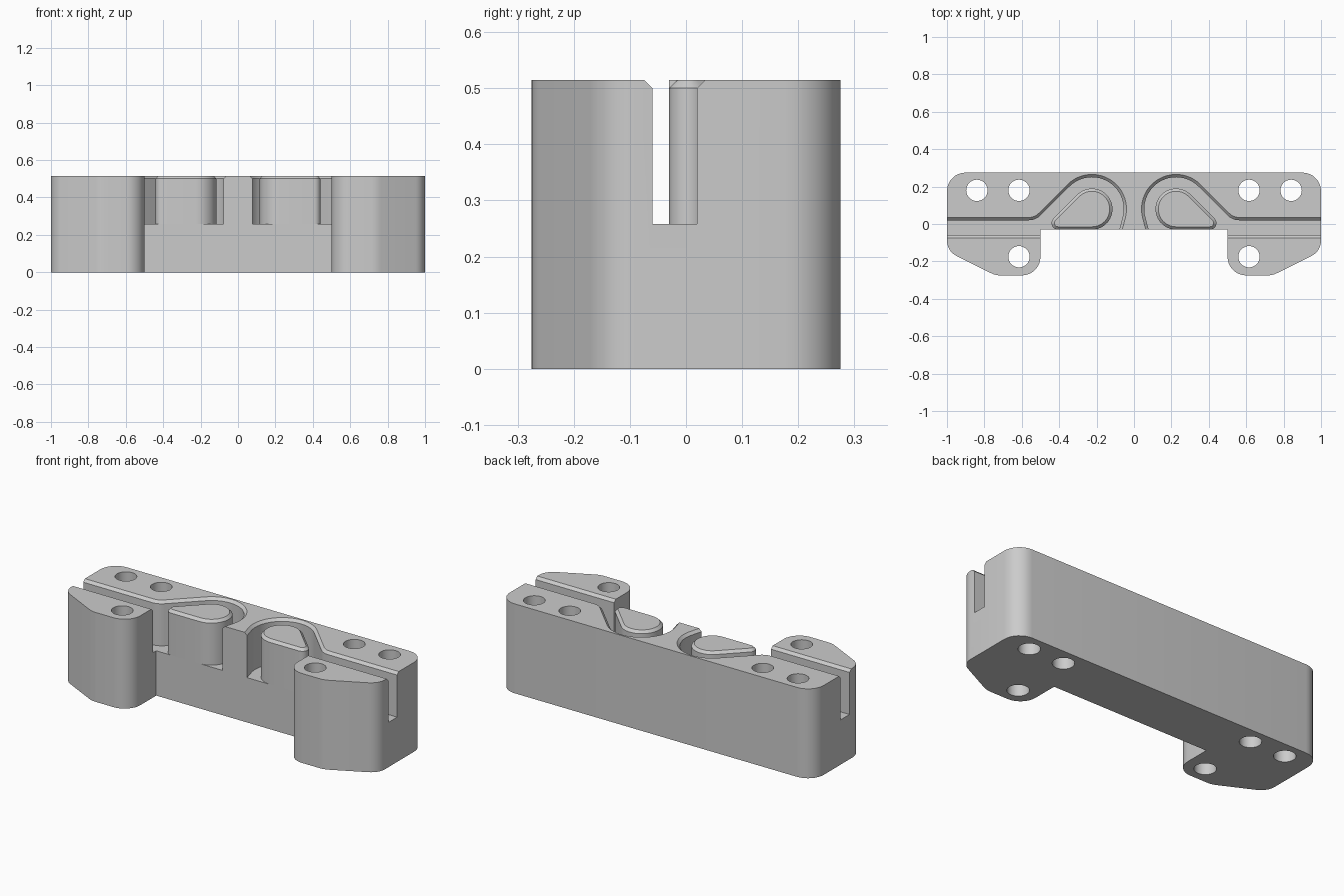
import bpy, bmesh, math
from mathutils import Vector

old = bpy.data.objects.get("Cube")
if old:
    bpy.data.objects.remove(old, do_unlink=True)

HEIGHT, FLOOR, CHAMFER = 0.515, 0.258, 0.015
FRONT = -0.03                       # front face of the middle section
CX, CY = -0.225, 0.08               # centre of each teardrop loop

grey = bpy.data.materials.new("light_grey")
grey.use_nodes = True
colour = (0.6, 0.6, 0.6, 1)
grey.diffuse_color = colour
grey.node_tree.nodes["Principled BSDF"].inputs["Base Color"].default_value = colour


def arc(cx, cy, r, start, end, steps):
    angles = [math.radians(start + (end - start) * i / steps) for i in range(steps + 1)]
    return [(cx + r * math.cos(a), cy + r * math.sin(a), 0) for a in angles]


def fillet(corners, steps=8):
    """Turn (x, y, radius) corners into a rounded outline."""
    out = []
    for i, (x, y, r) in enumerate(corners):
        p = Vector((x, y))
        if not r:
            out.append(p)
            continue
        a = (Vector(corners[i - 1][:2]) - p).normalized()
        b = (Vector(corners[(i + 1) % len(corners)][:2]) - p).normalized()
        half = a.angle(b) / 2
        centre = p + (a + b).normalized() * r / math.sin(half)
        u = p + a * r / math.tan(half) - centre
        v = p + b * r / math.tan(half) - centre
        total = u.angle(v)
        for k in range(steps + 1):
            t = k / steps
            out.append(centre + (u * math.sin((1 - t) * total)
                                 + v * math.sin(t * total)) / math.sin(total))
    return out


def ccw(points):
    area = sum(points[i - 1].cross(points[i]) for i in range(len(points)))
    return points if area > 0 else points[::-1]


def offset(points, d):
    """Move a counter-clockwise outline outward by d."""
    out = []
    for i, p in enumerate(points):
        e1 = (p - points[i - 1]).normalized()
        e2 = (points[(i + 1) % len(points)] - p).normalized()
        n1, n2 = Vector((e1.y, -e1.x)), Vector((e2.y, -e2.x))
        out.append(p + (n1 + n2) * d / (1 + n1.dot(n2)))
    return out


def loft(name, outline, levels):
    """Stack copies of an outline at (z, offset) levels into a solid."""
    outline = ccw(outline)
    bm = bmesh.new()
    rings = [[bm.verts.new((p.x, p.y, z)) for p in offset(outline, d)] for z, d in levels]
    n = len(outline)
    for low, high in zip(rings, rings[1:]):
        for i in range(n):
            j = (i + 1) % n
            bm.faces.new((low[i], low[j], high[j], high[i]))
    bm.faces.new(rings[0][::-1])
    bm.faces.new(rings[-1])
    mesh = bpy.data.meshes.new(name)
    bm.to_mesh(mesh)
    bm.free()
    mesh.materials.append(grey)
    obj = bpy.data.objects.new(name, mesh)
    bpy.context.collection.objects.link(obj)
    return obj


def mirrored(points, side):
    return [Vector((p.x * side, p.y)) for p in points]


def select(obj):
    bpy.ops.object.select_all(action='DESELECT')
    obj.select_set(True)
    bpy.context.view_layer.objects.active = obj


# Main body: back bar with a foot at each end
half = [(-1, 0.275, 0.1), (-1, -0.145, 0.09), (-0.74, -0.275, 0.12),
        (-0.5, -0.275, 0.1), (-0.5, FRONT, 0)]
body = loft("body", fillet(half + [(-x, y, r) for x, y, r in half[::-1]]),
            [(0, 0), (HEIGHT, 0)])

# Groove outline: straight slot, diagonal, loop, open front
R = 0.17
loop = arc(CX, CY, R, 135, -15, 30)
start, end = loop[0], loop[-1]
exit_x = end[0] - (end[1] + 0.06) * math.tan(math.radians(15))
bend_x = start[0] - (start[1] - 0.02)
groove = fillet([(-1.2, 0.02, 0), (bend_x, 0.02, 0.09)] + loop
                + [(exit_x, -0.06, 0), (-1.2, -0.06, 0)])

# Teardrop post outline
r = 0.11
cap = arc(CX, CY, r, -90, 135, 28)
tip_x = cap[-1][0] - (cap[-1][1] - FRONT)
post = fillet([(tip_x, FRONT, 0.035)] + cap)

cutters = []
for side, label in ((-1, "left"), (1, "right")):
    above = 0.03
    cutters.append(loft("groove_cutter", mirrored(groove, side),
                        [(FLOOR, 0), (HEIGHT - CHAMFER, 0),
                         (HEIGHT + above, CHAMFER + above)]))
    for x, y in ((-0.84, 0.18), (-0.615, 0.18), (-0.615, -0.175)):
        hole = [Vector(p[:2]) for p in arc(x, y, 0.057, 0, 360, 32)[:-1]]
        cutters.append(loft("hole_cutter", mirrored(hole, side), [(-0.1, 0), (0.7, 0)]))
    drop = loft(label + "_teardrop_post", mirrored(post, -side),
                [(FLOOR, 0), (HEIGHT - CHAMFER, 0), (HEIGHT, -CHAMFER)])
    select(drop)
    bpy.ops.object.shade_smooth_by_angle(angle=math.radians(30))

# Cut the grooves and bolt holes
select(body)
for cutter in cutters:
    cutter.hide_render = True
    mod = body.modifiers.new("cut", 'BOOLEAN')
    mod.operation = 'DIFFERENCE'
    mod.solver = 'EXACT'
    mod.object = cutter
    bpy.ops.object.modifier_apply(modifier=mod.name)
for cutter in cutters:
    bpy.data.objects.remove(cutter, do_unlink=True)
select(body)
bpy.ops.object.shade_smooth_by_angle(angle=math.radians(30))
